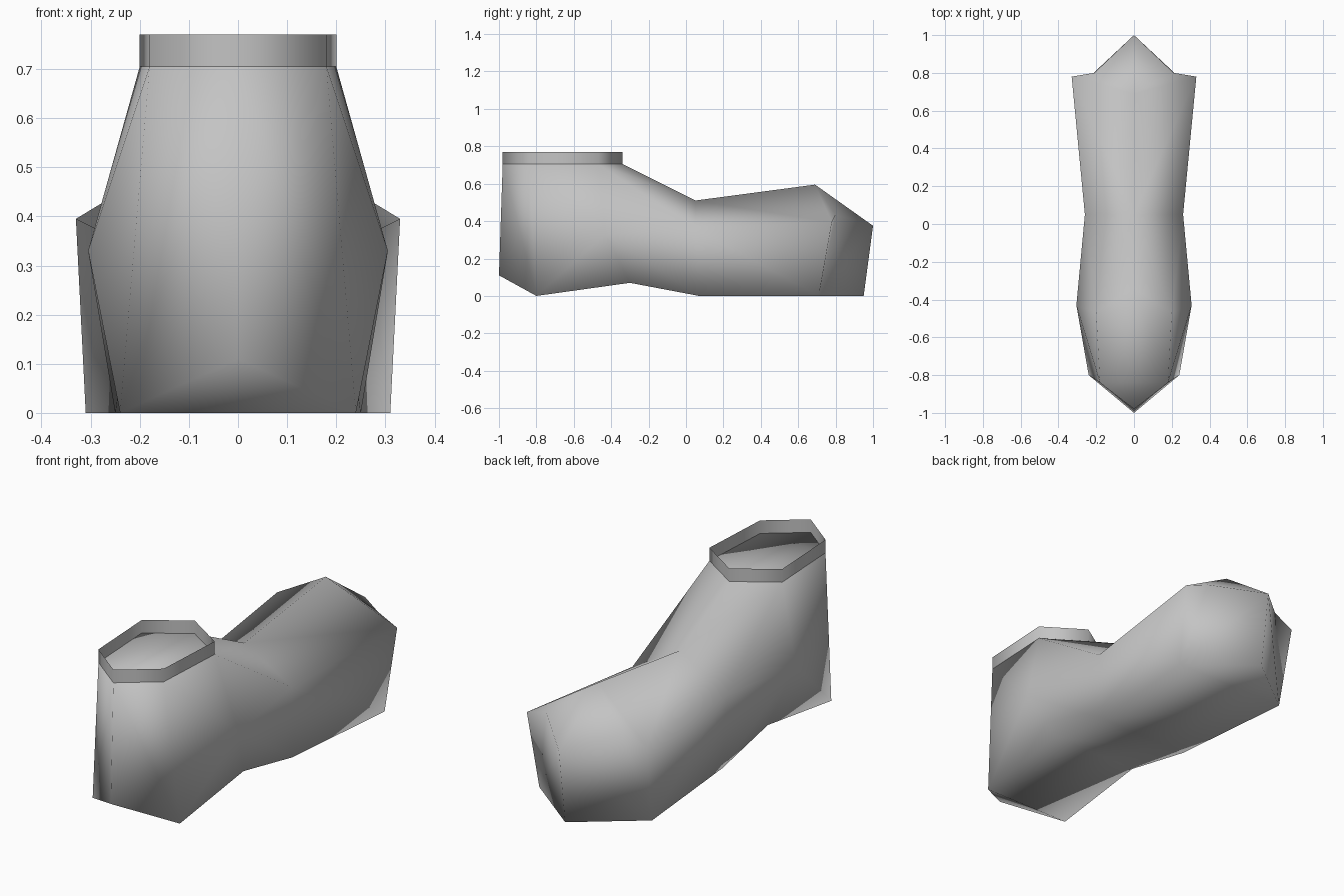
import bpy
import bmesh

if "Cube" in bpy.data.objects:
    bpy.data.objects.remove(bpy.data.objects["Cube"], do_unlink=True)

grey = bpy.data.materials.new("plain grey")
grey.use_nodes = True
colour = (0.55, 0.55, 0.55, 1)
grey.diffuse_color = colour
grey.node_tree.nodes["Principled BSDF"].inputs["Base Color"].default_value = colour

RIM, TOP = 0.705, 0.77

# Landmarks of the foot; those off the centre line are mirrored to the other side
POINTS = {
    "cuff_heel": (0, -0.98, RIM), "cuff_rear": (0.18, -0.84, RIM),
    "cuff_fore": (0.2, -0.47, RIM), "cuff_toe": (0, -0.34, RIM),
    "heel": (0, -1, 0.11), "heel_corner": (0.24, -0.8, 0),
    "ankle": (0.305, -0.43, 0.33), "arch": (0.24, -0.3, 0.07),
    "instep": (0, 0.05, 0.51), "waist": (0.26, 0.05, 0.36),
    "ball": (0.25, 0.07, 0), "knuckle": (0, 0.69, 0.595),
    "toe_side": (0.33, 0.78, 0.395), "toe_upper": (0.21, 0.8, 0.435),
    "toe_corner": (0.31, 0.71, 0), "tip": (0, 1, 0.375),
    "tip_base": (0, 0.95, 0),
}

# Faces on one side, each repeated on the other
SIDE_FACES = [
    "cuff_heel cuff_rear heel_corner heel",
    "cuff_rear ankle heel_corner",
    "cuff_rear cuff_fore ankle",
    "ankle arch heel_corner",
    "cuff_fore waist ankle",
    "cuff_fore instep waist",
    "cuff_fore cuff_toe instep",
    "ankle waist ball arch",
    "waist toe_side toe_corner ball",
    "instep knuckle toe_side waist",
    "knuckle toe_upper toe_side",
    "knuckle tip toe_upper",
    "toe_upper toe_corner toe_side",
    "toe_upper tip toe_corner",
    "tip tip_base toe_corner",
]

# Strips of the sole that span both sides
SOLE = ["heel", "heel_corner", "arch", "ball", "toe_corner", "tip_base"]
CUFF = ["cuff_heel", "cuff_rear", "cuff_fore", "cuff_toe"]


def make_points(bm, names):
    """Create each point and its mirror; centre points are shared."""
    left, right = {}, {}
    for name in names:
        x, y, z = POINTS[name]
        left[name] = bm.verts.new((x, y, z))
        right[name] = bm.verts.new((-x, y, z)) if x else left[name]
    return left, right


def span(left, right, names):
    """Loop around both sides without repeating centre points."""
    loop = [left[n] for n in names] + [right[n] for n in reversed(names)]
    return list(dict.fromkeys(loop))


def finish(bm, name):
    mesh = bpy.data.meshes.new(name)
    bm.to_mesh(mesh)
    bm.free()
    mesh.materials.append(grey)
    mesh.shade_smooth()
    obj = bpy.data.objects.new(name, mesh)
    bpy.context.collection.objects.link(obj)
    return obj


# Foot with its closed ankle top
bm = bmesh.new()
left, right = make_points(bm, POINTS)
for face in SIDE_FACES:
    for side in (left, right):
        bm.faces.new([side[n] for n in face.split()])
for pair in zip(SOLE, SOLE[1:]):
    bm.faces.new(span(left, right, pair))
bm.faces.new(span(left, right, CUFF))
bmesh.ops.recalc_face_normals(bm, faces=bm.faces)
finish(bm, "foot")

# Thin open collar standing on the ankle
bm = bmesh.new()
left, right = make_points(bm, CUFF)
ring = span(left, right, CUFF)
raised = [bm.verts.new((v.co.x, v.co.y, TOP)) for v in ring]
for i in range(len(ring)):
    j = (i + 1) % len(ring)
    bm.faces.new((ring[i], ring[j], raised[j], raised[i]))
finish(bm, "ankle_collar")
